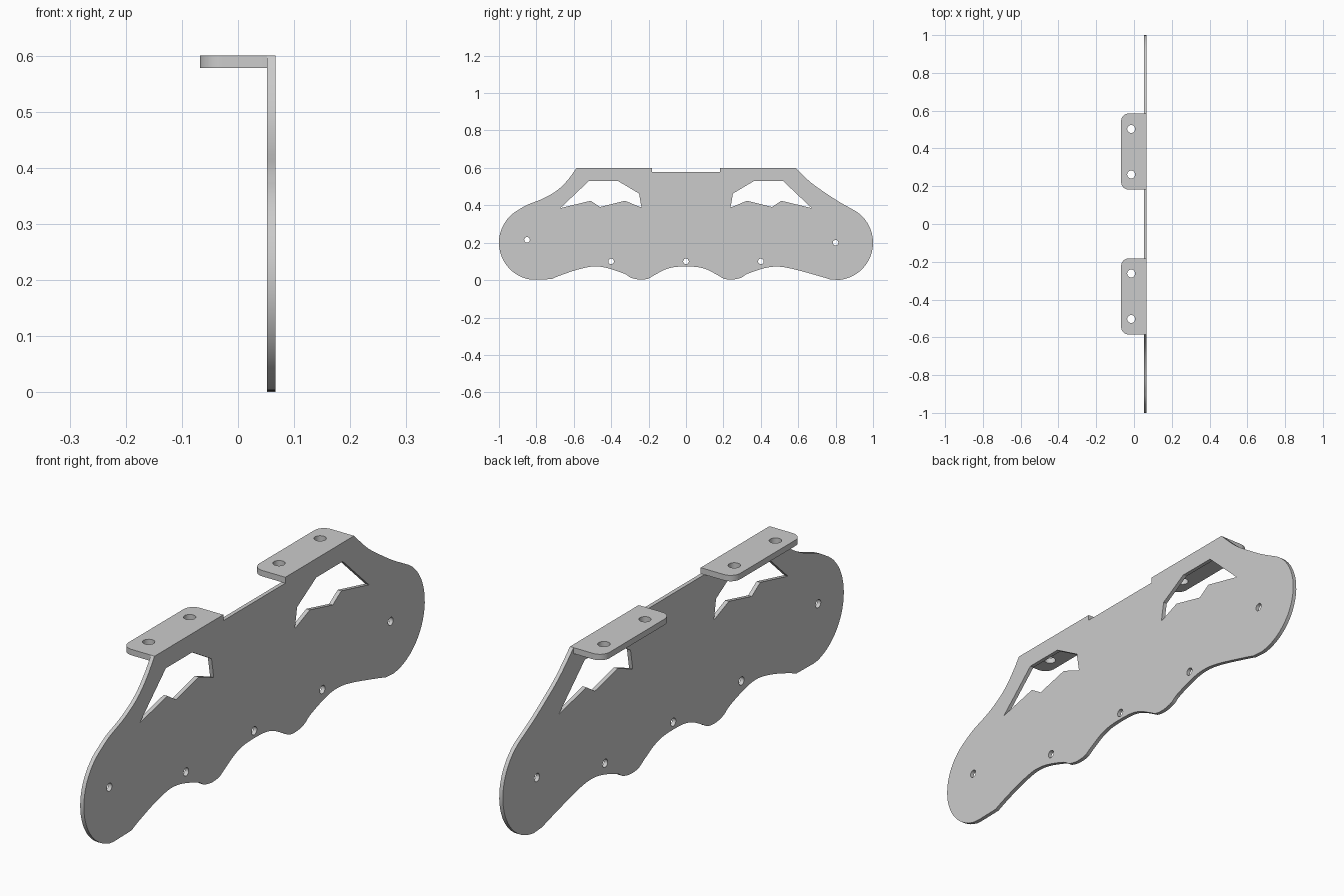
import bpy, bmesh
from math import sin, cos, radians
from mathutils import Matrix, Vector

cube = bpy.data.objects.get("Cube")
if cube:
    bpy.data.objects.remove(cube, do_unlink=True)

grey = bpy.data.materials.new("plain grey")
grey.use_nodes = True
COLOUR = (0.6, 0.6, 0.6, 1)
grey.diffuse_color = COLOUR
grey.node_tree.nodes["Principled BSDF"].inputs["Base Color"].default_value = COLOUR


def arc(cx, cy, r, start, end, steps=24):
    angles = [radians(start + (end - start) * i / steps) for i in range(steps + 1)]
    return [(cx + r * cos(a), cy + r * sin(a)) for a in angles]


def circle(cx, cy, r):
    return arc(cx, cy, r, 0, 360, 24)[:-1]


def smooth(points, steps=5):
    """Smooth curve passing through all the points."""
    p = [Vector(q) for q in [points[0], *points, points[-1]]]
    out = []
    for a, b, c, d in zip(p, p[1:], p[2:], p[3:]):
        for i in range(steps):
            t = i / steps
            out.append(0.5 * (2 * b + (c - a) * t + (2 * a - 5 * b + 4 * c - d) * t * t
                              + (3 * b - a - 3 * c + d) * t ** 3))
    return [tuple(q) for q in out] + [points[-1]]


def mirrored(points):
    return [(-u, v) for u, v in reversed(points)]


def sheet(name, loops, thickness, matrix):
    """Flat sheet with holes, filled from closed outlines."""
    curve = bpy.data.curves.new(name + "_outline", 'CURVE')
    curve.dimensions = '2D'
    curve.fill_mode = 'BOTH'
    curve.extrude = thickness / 2
    for loop in loops:
        spline = curve.splines.new('POLY')
        spline.points.add(len(loop) - 1)
        for point, (u, v) in zip(spline.points, loop):
            point.co = (u, v, 0, 1)
        spline.use_cyclic_u = True
    helper = bpy.data.objects.new(name + "_outline", curve)
    bpy.context.collection.objects.link(helper)
    graph = bpy.context.evaluated_depsgraph_get()
    mesh = bpy.data.meshes.new_from_object(helper.evaluated_get(graph))
    bpy.data.objects.remove(helper, do_unlink=True)

    bm = bmesh.new()
    bm.from_mesh(mesh)
    bmesh.ops.remove_doubles(bm, verts=bm.verts, dist=0.0002)
    bm.transform(matrix)
    bmesh.ops.recalc_face_normals(bm, faces=bm.faces)
    bm.to_mesh(mesh)
    bm.free()
    mesh.name = name
    mesh.materials.clear()
    mesh.materials.append(grey)
    obj = bpy.data.objects.new(name, mesh)
    bpy.context.collection.objects.link(obj)
    bpy.ops.object.select_all(action='DESELECT')
    obj.select_set(True)
    bpy.context.view_layer.objects.active = obj
    bpy.ops.object.shade_smooth_by_angle(angle=radians(25))
    return obj


TOP, NOTCH = 0.6, 0.578
TAB_IN, TAB_OUT = 0.182, 0.585

# Side plate outline, anticlockwise from the lower left
bump = [(-0.25, 0.003), (-0.205, 0.007), (-0.17, 0.026), (-0.11, 0.057), (-0.05, 0.071)]
lower = smooth([(-0.72, 0.005), (-0.68, 0.022), (-0.6, 0.05), (-0.53, 0.068), (-0.48, 0.073),
                (-0.42, 0.064), (-0.33, 0.034), (-0.295, 0.013)]
               + bump + mirrored(bump)
               + [(0.295, 0.013), (0.33, 0.034), (0.42, 0.064), (0.49, 0.072),
                  (0.57, 0.06), (0.71, 0.022), (0.77, 0.004)])
right_slope = smooth([(0.9, 0.373), (0.83, 0.412), (0.77, 0.45), (0.67, 0.52), (TAB_OUT, TOP)])
left_slope = smooth([(-TAB_OUT, TOP), (-0.63, 0.538), (-0.685, 0.483), (-0.76, 0.438),
                     (-0.85, 0.402), (-0.9, 0.373)])
notch = [(TAB_IN, TOP), (TAB_IN, NOTCH), (-TAB_IN, NOTCH), (-TAB_IN, TOP)]
outline = (lower + arc(0.8, 0.2, 0.2, -85, 56) + right_slope + notch
           + left_slope + arc(-0.8, 0.2, 0.2, 124, 257) + [(-0.82, 0.003)])

# Jagged windows and bolt holes
window = [(0.238, 0.388), (0.251, 0.463), (0.364, 0.53), (0.519, 0.53),
          (0.672, 0.385), (0.51, 0.424), (0.46, 0.391), (0.326, 0.424)]
bolts = [(-0.85, 0.215), (-0.4, 0.1), (0, 0.1), (0.4, 0.1), (0.8, 0.2)]
holes = [circle(u, v, 0.015) for u, v in bolts]
upright = Matrix(((0, 0, 1, 0.0595), (1, 0, 0, 0), (0, 1, 0, 0), (0, 0, 0, 1)))
sheet("side_plate", [outline, window, mirrored(window)] + holes, 0.015, upright)

# Mounting tabs with rounded outer corners
X_IN, X_OUT, R = 0.052, -0.068, 0.04
for name, side in (("back_tab", 1), ("front_tab", -1)):
    lo, hi = sorted((side * TAB_IN, side * TAB_OUT))
    tab = ([(X_IN, lo), (X_IN, hi)] + arc(X_OUT + R, hi - R, R, 90, 180, 8)
           + arc(X_OUT + R, lo + R, R, 180, 270, 8))
    screws = [circle(-0.015, side * y, 0.021) for y in (0.262, 0.503)]
    sheet(name, [tab] + screws, TOP - NOTCH, Matrix.Translation((0, 0, (TOP + NOTCH) / 2)))
